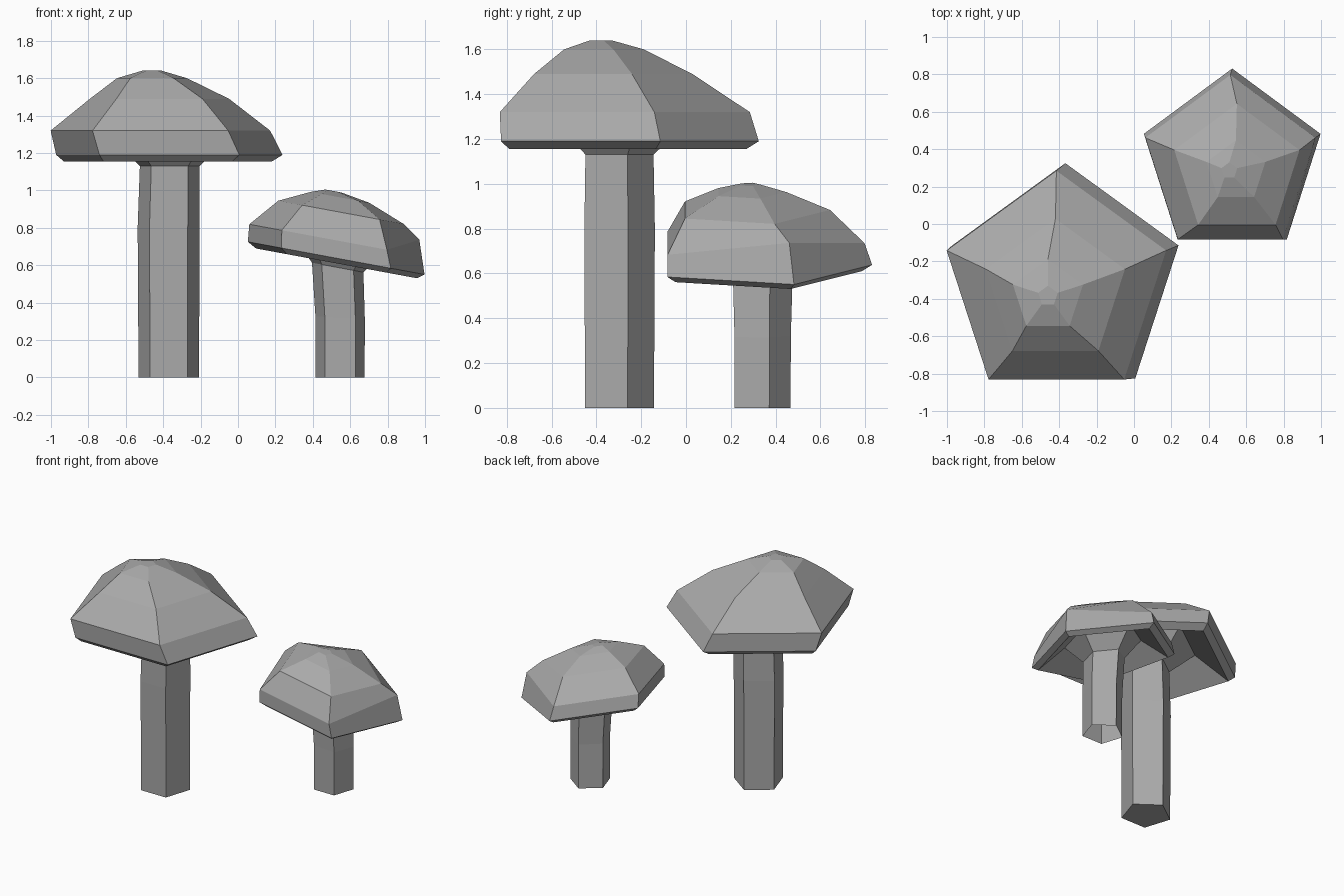
import bpy, bmesh, math

if "Cube" in bpy.data.objects:
    bpy.data.objects.remove(bpy.data.objects["Cube"])

SIDES = 5
grey = bpy.data.materials.new("dark_grey")
grey.diffuse_color = (0.4, 0.4, 0.4, 1.0)
grey.use_nodes = True
grey.node_tree.nodes["Principled BSDF"].inputs["Base Color"].default_value = grey.diffuse_color


def ring(bm, cx, cy, cz, r, slope=0.0):
    """Pentagon with one corner to the back, leaning down along +x by slope."""
    squash = math.cos(math.atan(slope))
    verts = []
    for i in range(SIDES):
        a = math.pi / 2 + i * math.tau / SIDES
        dx = r * math.cos(a) * squash
        verts.append(bm.verts.new((cx + dx, cy + r * math.sin(a), cz - slope * dx)))
    return verts


def loft(name, rings, cap_first=False, cap_last=False, nudge=None):
    """Skin a list of rings; nudge = (ring, corner, dz) lifts a single corner."""
    bm = bmesh.new()
    loops = [ring(bm, *r) for r in rings]
    if nudge:
        loops[nudge[0]][nudge[1]].co.z += nudge[2]
    for a, b in zip(loops, loops[1:]):
        for i in range(SIDES):
            j = (i + 1) % SIDES
            bm.faces.new((a[i], a[j], b[j], b[i]))
    if cap_first:
        bm.faces.new(loops[0][::-1])
    if cap_last:
        bm.faces.new(loops[-1])
    me = bpy.data.meshes.new(name)
    bm.to_mesh(me)
    bm.free()
    me.materials.append(grey)
    ob = bpy.data.objects.new(name, me)
    bpy.context.collection.objects.link(ob)
    return ob


# Large mushroom: the inner gill ring is shared by stem flare and cap underside
gill = (-0.37, -0.315, 1.30, 0.35)
loft("large_stem", [
    (-0.37, -0.313, 0.0, 0.17),
    (-0.371, -0.313, 0.8, 0.174),
    (-0.365, -0.313, 1.13, 0.168),
    gill,
], cap_first=True)
loft("large_cap", [
    gill,
    (-0.375, -0.316, 1.155, 0.585),
    (-0.367, -0.311, 1.19, 0.636),
    (-0.415, -0.332, 1.32, 0.617),
    (-0.42, -0.362, 1.49, 0.391),
    (-0.46, -0.385, 1.60, 0.197),
    (-0.46, -0.385, 1.64, 0.055),
], cap_last=True)

# Small mushroom, cap leaning to the right; its stem is open at the base
T = 0.185
gill = (0.535, 0.325, 0.73, 0.27, T)
loft("small_stem", [
    (0.546, 0.329, 0.0, 0.138),
    (0.546, 0.329, 0.32, 0.139, 0.05),
    (0.533, 0.329, 0.588, 0.147, T),
    gill,
])
loft("small_cap", [
    gill,
    (0.527, 0.325, 0.61, 0.46, T),
    (0.525, 0.326, 0.638, 0.505, T),
    (0.515, 0.311, 0.735, 0.486, T),
    (0.55, 0.285, 0.883, 0.358, T),
    (0.545, 0.28, 0.963, 0.168, T),
    (0.51, 0.285, 0.997, 0.045, T),
], cap_last=True, nudge=(3, 4, 0.085))
